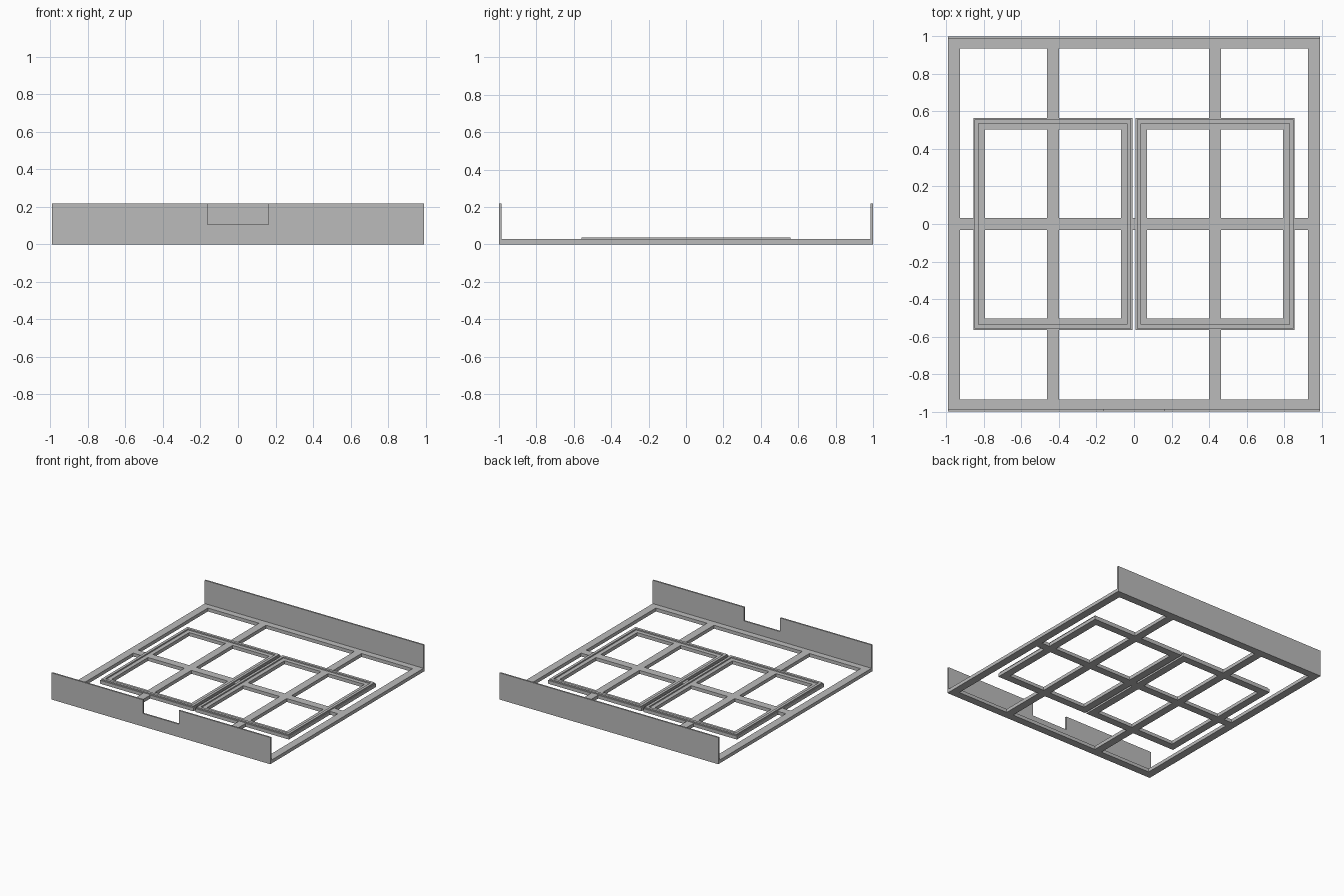
import bpy, bmesh

if "Cube" in bpy.data.objects:
    bpy.data.objects.remove(bpy.data.objects["Cube"])

grey = bpy.data.materials.new("light grey")
grey.diffuse_color = (0.5, 0.5, 0.5, 1)
grey.use_nodes = True
grey.node_tree.nodes["Principled BSDF"].inputs["Base Color"].default_value = grey.diffuse_color

HX, HY = 0.993, 1.0          # half size of the whole frame
WALL, WALL_H = 0.013, 0.219  # end wall thickness and height
BAR, BASE_H, LIP_H = 0.064, 0.028, 0.038


def ring(x0, x1, y0, y1, w):
    """Four rectangles that make a rectangular ring of width w."""
    return [(x0, x1, y0, y0 + w), (x0, x1, y1 - w, y1),
            (x0, x0 + w, y0, y1), (x1 - w, x1, y0, y1)]


def plate(name, rects, z0, z1):
    """Union of flat rectangles as one clean extruded solid."""
    xs = sorted({round(v, 4) for r in rects for v in r[:2]})
    ys = sorted({round(v, 4) for r in rects for v in r[2:]})
    bm = bmesh.new()
    grid = [[bm.verts.new((x, y, z0)) for y in ys] for x in xs]
    for i in range(len(xs) - 1):
        for j in range(len(ys) - 1):
            cx, cy = (xs[i] + xs[i + 1]) / 2, (ys[j] + ys[j + 1]) / 2
            if any(a < cx < b and c < cy < d for a, b, c, d in rects):
                bm.faces.new((grid[i][j], grid[i + 1][j],
                              grid[i + 1][j + 1], grid[i][j + 1]))
    bmesh.ops.delete(bm, geom=[v for v in bm.verts if not v.link_faces], context='VERTS')
    out = bmesh.ops.extrude_face_region(bm, geom=bm.faces[:], use_keep_orig=True)
    top = [g for g in out["geom"] if isinstance(g, bmesh.types.BMVert)]
    bmesh.ops.translate(bm, verts=top, vec=(0, 0, z1 - z0))
    return finish(name, bm)


def finish(name, bm):
    bmesh.ops.recalc_face_normals(bm, faces=bm.faces[:])
    me = bpy.data.meshes.new(name)
    bm.to_mesh(me)
    bm.free()
    me.materials.append(grey)
    ob = bpy.data.objects.new(name, me)
    bpy.context.collection.objects.link(ob)
    return ob


def wall(name, profile, y0):
    """Upright wall from an x-z outline."""
    bm = bmesh.new()
    f = bm.faces.new([bm.verts.new((x, y0, z)) for x, z in profile])
    out = bmesh.ops.extrude_face_region(bm, geom=[f], use_keep_orig=True)
    bmesh.ops.translate(bm, vec=(0, WALL, 0),
                        verts=[g for g in out["geom"] if isinstance(g, bmesh.types.BMVert)])
    return finish(name, bm)


# two tray frames side by side
trays = [(-0.857, -0.008, -0.565, 0.565), (0.008, 0.857, -0.565, 0.565)]

# base lattice: outer frame, cross bars and tray frames
iy = HY - WALL
rects = ring(-HX, HX, -iy, iy, BAR - WALL)
rects += [(-HX, -HX + BAR, -iy, iy), (HX - BAR, HX, -iy, iy)]
rects += [(c - BAR / 2, c + BAR / 2, -iy, iy) for c in (-0.433, 0.433)]
rects.append((-HX, HX, -BAR / 2, BAR / 2))
for t in trays:
    rects += ring(*t, 0.062)
plate("base_lattice", rects, 0, BASE_H)

# raised lips on the tray frames
for side, (x0, x1, y0, y1) in zip(("left", "right"), trays):
    g = 0.007
    plate(side + "_tray_lip", ring(x0 + g, x1 - g, y0 + g, y1 - g, 0.022), BASE_H, LIP_H)

# end walls, the front one with a notch
n, nz = 0.163, 0.107
wall("back_wall", [(-HX, 0), (HX, 0), (HX, WALL_H), (-HX, WALL_H)], HY - WALL)
wall("front_wall", [(-HX, 0), (HX, 0), (HX, WALL_H), (n, WALL_H), (n, nz),
                    (-n, nz), (-n, WALL_H), (-HX, WALL_H)], -HY)
